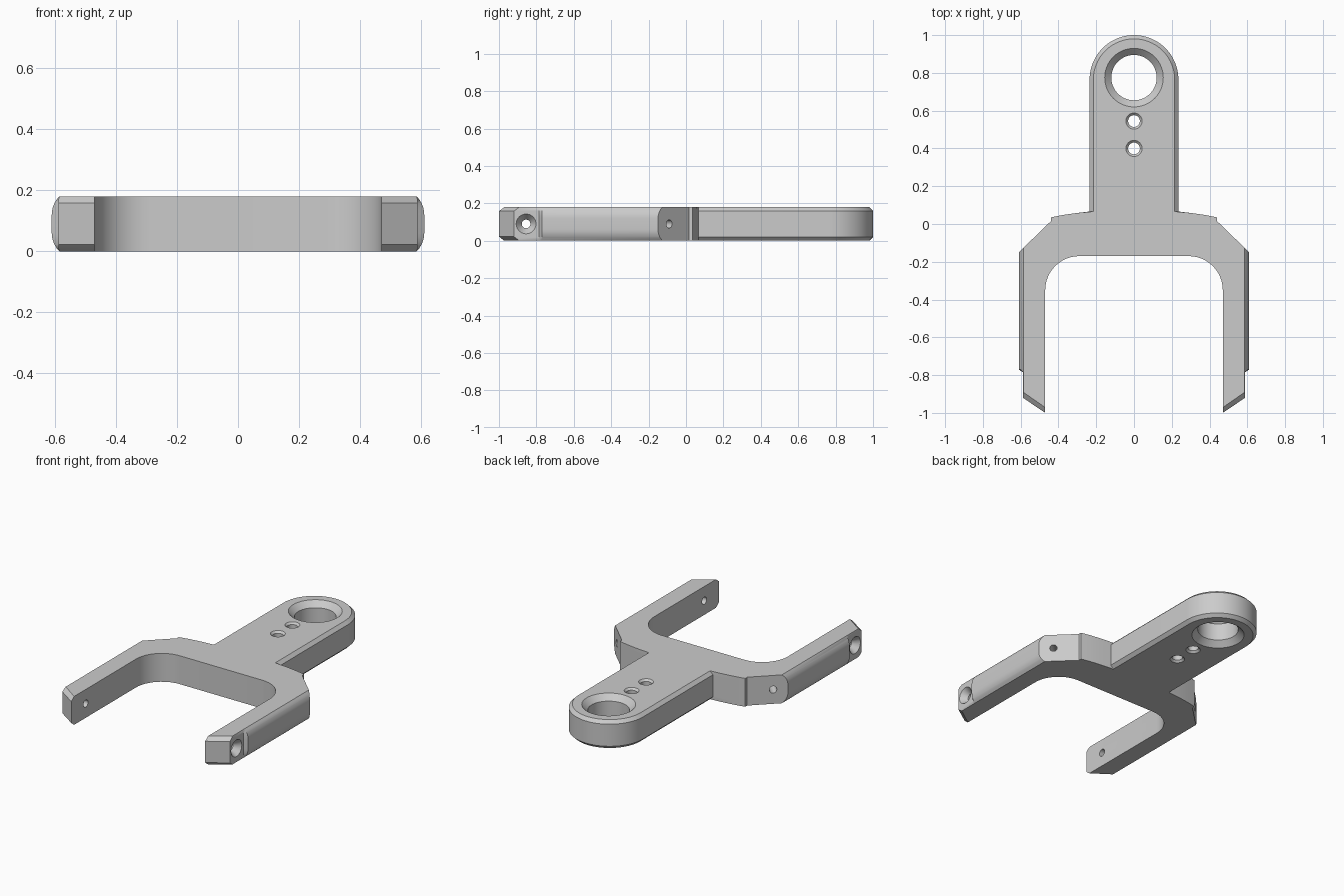
import bpy, bmesh, math
from mathutils import Vector

if "Cube" in bpy.data.objects:
    bpy.data.objects.remove(bpy.data.objects["Cube"])

H = 0.18
grey = bpy.data.materials.new("satin grey")
grey.diffuse_color = (0.6, 0.6, 0.6, 1)
grey.use_nodes = True
grey.node_tree.nodes["Principled BSDF"].inputs["Base Color"].default_value = grey.diffuse_color


def half_outline(z):
    """Right half of the plan outline at height z, from fork middle to handle top."""
    d = min(z, H - z)
    c = max(0, 0.02 - d)                      # handle chamfer
    e = 1.3 * max(0, 0.022 - d)               # arm tip chamfer
    t = max(0, 0.06 - d)                      # rounded outer side of the arm
    x = 0.61 - (0.0845 - math.sqrt(0.0845 ** 2 - t * t))
    xr = min(x, 0.588)                        # flat screw seat near the tip
    pts = []
    for i in range(13):                       # inner fork corner
        a = math.pi / 2 * (1 - i / 12)
        pts.append((0.29 + 0.18 * math.cos(a), -0.35 + 0.18 * math.sin(a)))
    pts += [(0.47, -1 + e), (xr, -0.92 + e), (xr, -0.785), (x, -0.77),
            (x, 0.015 - (x - 0.44) * 0.97), (0.44, 0.015), (0.44, 0.035),
            (0.375, 0.048), (0.305, 0.058)]
    r = 0.235 - c
    pts.append((r, 0.066))
    for i in range(24):                       # rounded handle end
        a = math.pi / 2 * i / 24
        pts.append((r * math.cos(a), 0.765 + r * math.sin(a)))
    return pts, (0, 0.765 + r)


def make_object(name, bm):
    bmesh.ops.recalc_face_normals(bm, faces=bm.faces)
    me = bpy.data.meshes.new(name)
    bm.to_mesh(me)
    bm.free()
    ob = bpy.data.objects.new(name, me)
    me.materials.append(grey)
    bpy.context.collection.objects.link(ob)
    return ob


# forked bracket: stacked outlines joined by side faces
low = [0, 0.01, 0.02, 0.022, 0.034, 0.047, 0.06]
bm = bmesh.new()
rings = []
for z in low + [H - v for v in reversed(low)]:
    right, top = half_outline(z)
    loop = right + [top] + [(-x, y) for x, y in reversed(right)]
    rings.append([bm.verts.new((x, y, z)) for x, y in loop])
n = len(rings[0])
for a, b in zip(rings, rings[1:]):
    for i in range(n):
        j = (i + 1) % n
        bm.faces.new((a[i], a[j], b[j], b[i]))
bm.faces.new(rings[0])
bm.faces.new(rings[-1])
bracket = make_object("forked_bracket", bm)


def drill(name, profile, origin, axis, seg=40):
    """Cut a turned shape, given as (radius, distance along axis) points."""
    bm = bmesh.new()
    rot = Vector(axis).to_track_quat('Z', 'Y')
    rs = []
    for r, h in profile:
        rs.append([bm.verts.new(Vector(origin) + rot @ Vector((
            r * math.cos(2 * math.pi * k / seg), r * math.sin(2 * math.pi * k / seg), h)))
            for k in range(seg)])
    for a, b in zip(rs, rs[1:]):
        for k in range(seg):
            m = (k + 1) % seg
            bm.faces.new((a[k], a[m], b[m], b[k]))
    bm.faces.new(rs[0])
    bm.faces.new(rs[-1])
    cutter = make_object(name, bm)
    mod = bracket.modifiers.new(name, 'BOOLEAN')
    mod.operation = 'DIFFERENCE'
    mod.solver = 'EXACT'
    mod.object = cutter
    bpy.context.view_layer.objects.active = bracket
    bpy.ops.object.modifier_apply(modifier=name)
    bpy.data.objects.remove(cutter)


# handle holes, chamfered on both faces
for name, y, r, c in (("ring_hole", 0.775, 0.12, 0.035),
                      ("upper_pin_hole", 0.545, 0.031, 0.012),
                      ("lower_pin_hole", 0.4, 0.031, 0.012)):
    q = 0.02                                  # overshoot beyond the faces
    drill(name, [(r + c + q, -q), (r, c), (r, H - c), (r + c + q, H + q)],
          (0, y, 0), (0, 0, 1), 64)

for s in (1, -1):
    # countersunk screw holes through the arm tips
    drill("tip_hole", [(0.023, -0.2), (0.023, -0.04), (0.053, 0), (0.053, 0.1)],
          (s * 0.588, -0.855, 0.09), (s, 0, 0))
    # blind holes in the sloped shoulders
    drill("shoulder_hole", [(0.022, -0.12), (0.022, 0.1)],
          (s * 0.548, -0.09, 0.09), (s * 0.97, 1, 0))

bpy.ops.object.select_all(action='DESELECT')
bracket.select_set(True)
bpy.context.view_layer.objects.active = bracket
bpy.ops.object.shade_smooth_by_angle(angle=math.radians(25))
